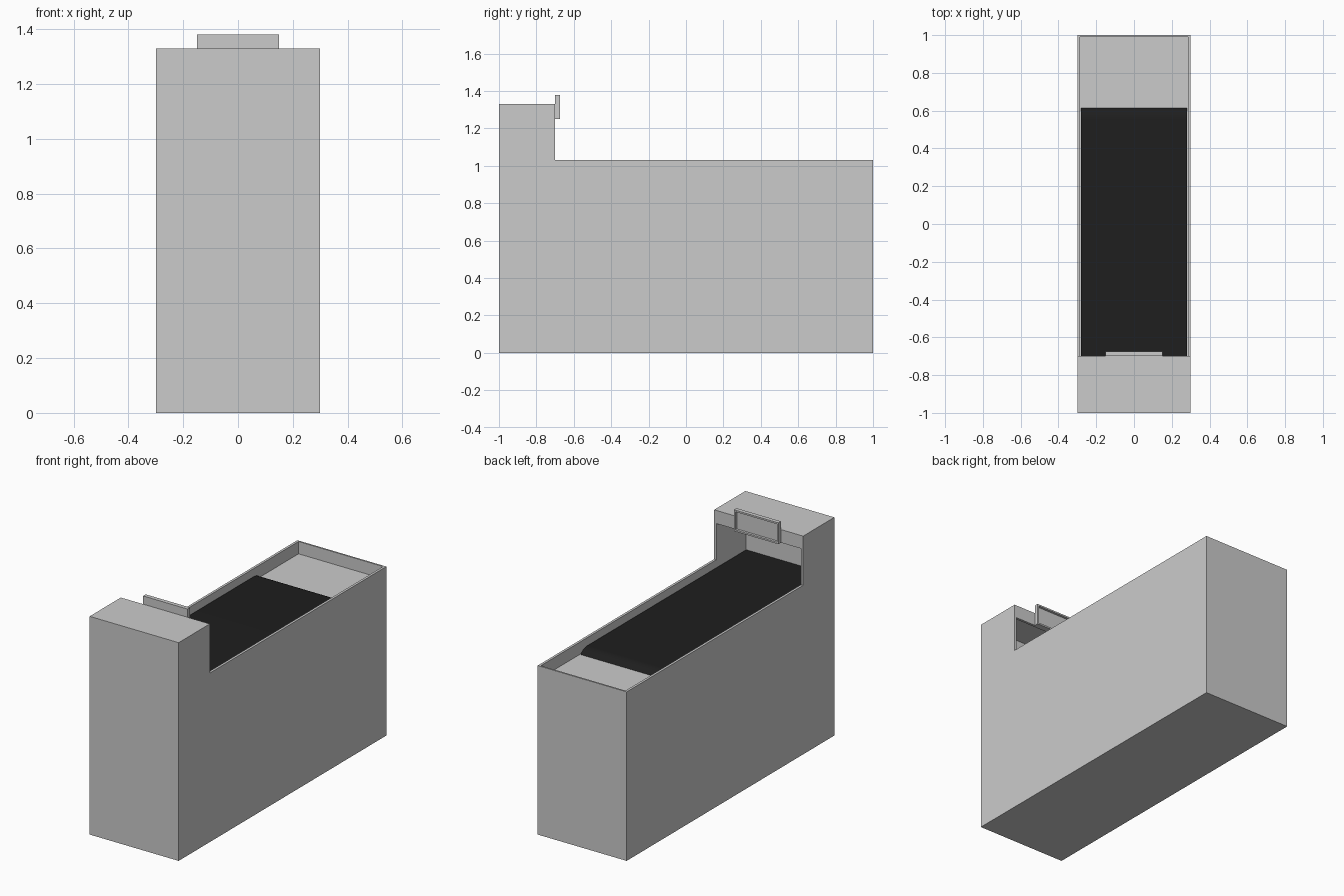
import bpy, bmesh, math

if "Cube" in bpy.data.objects:
    bpy.data.objects.remove(bpy.data.objects["Cube"])


def extrude_profile(name, points, half_width):
    """Extrude a closed (y, z) profile symmetrically along x."""
    bm = bmesh.new()
    face = bm.faces.new([bm.verts.new((-half_width, y, z)) for y, z in points])
    ext = bmesh.ops.extrude_face_region(bm, geom=[face])
    verts = [g for g in ext["geom"] if isinstance(g, bmesh.types.BMVert)]
    bmesh.ops.translate(bm, verts=verts, vec=(2 * half_width, 0, 0))
    bmesh.ops.recalc_face_normals(bm, faces=bm.faces)
    mesh = bpy.data.meshes.new(name)
    bm.to_mesh(mesh)
    bm.free()
    obj = bpy.data.objects.new(name, mesh)
    bpy.context.collection.objects.link(obj)
    return obj


def cut(target, cutter):
    """Subtract the cutter from the target and discard it."""
    mod = target.modifiers.new("cut", 'BOOLEAN')
    mod.operation = 'DIFFERENCE'
    mod.solver = 'EXACT'
    mod.object = cutter
    bpy.context.view_layer.objects.active = target
    bpy.ops.object.modifier_apply(modifier=mod.name)
    bpy.data.objects.remove(cutter)


def rect(y0, y1, z0, z1):
    return [(y0, z0), (y1, z0), (y1, z1), (y0, z1)]


# Cabinet: long counter with a raised hood at the front
cabinet = extrude_profile("counter_cabinet", [
    (-1, 0), (1, 0), (1, 1.03), (-0.7, 1.03), (-0.7, 1.33), (-1, 1.33)], 0.3)

# Sunken tray that runs on into the hollow hood, leaving a thin header strip
cavity = extrude_profile("cavity_cutter", [
    (-0.985, 0.955), (0.99, 0.955), (0.99, 1.2), (-0.65, 1.2), (-0.65, 1.25),
    (-0.715, 1.25), (-0.715, 1.315), (-0.985, 1.315)], 0.285)
cut(cabinet, cavity)

# Conveyor belt curving down into the tray floor over its end roller
radius, top, roller_y = 0.085, 0.985, 0.55
end_angle = math.asin(0.065 / radius)
steps = 8
arc = [(roller_y + radius * math.sin(end_angle * i / steps),
        top - radius + radius * math.cos(end_angle * i / steps))
       for i in range(steps + 1)]
belt = extrude_profile("conveyor_belt",
                       [(-0.98, 0.95), (-0.98, top)] + arc + [(0.615, 0.95)], 0.28)
rubber = bpy.data.materials.new("black_rubber")
rubber.diffuse_color = (0.013, 0.013, 0.013, 1)
rubber.use_nodes = True
rubber.node_tree.nodes["Principled BSDF"].inputs["Base Color"].default_value = rubber.diffuse_color
belt.data.materials.append(rubber)
bpy.ops.object.select_all(action='DESELECT')
belt.select_set(True)
bpy.context.view_layer.objects.active = belt
bpy.ops.object.shade_smooth_by_angle(angle=math.radians(25))

# Display: framed panel on the hood with a recessed screen facing the back
display = extrude_profile("display_panel", rect(-0.7, -0.675, 1.25, 1.38), 0.15)
cut(display, extrude_profile("screen_cutter", rect(-0.69, -0.65, 1.26, 1.37), 0.14))
